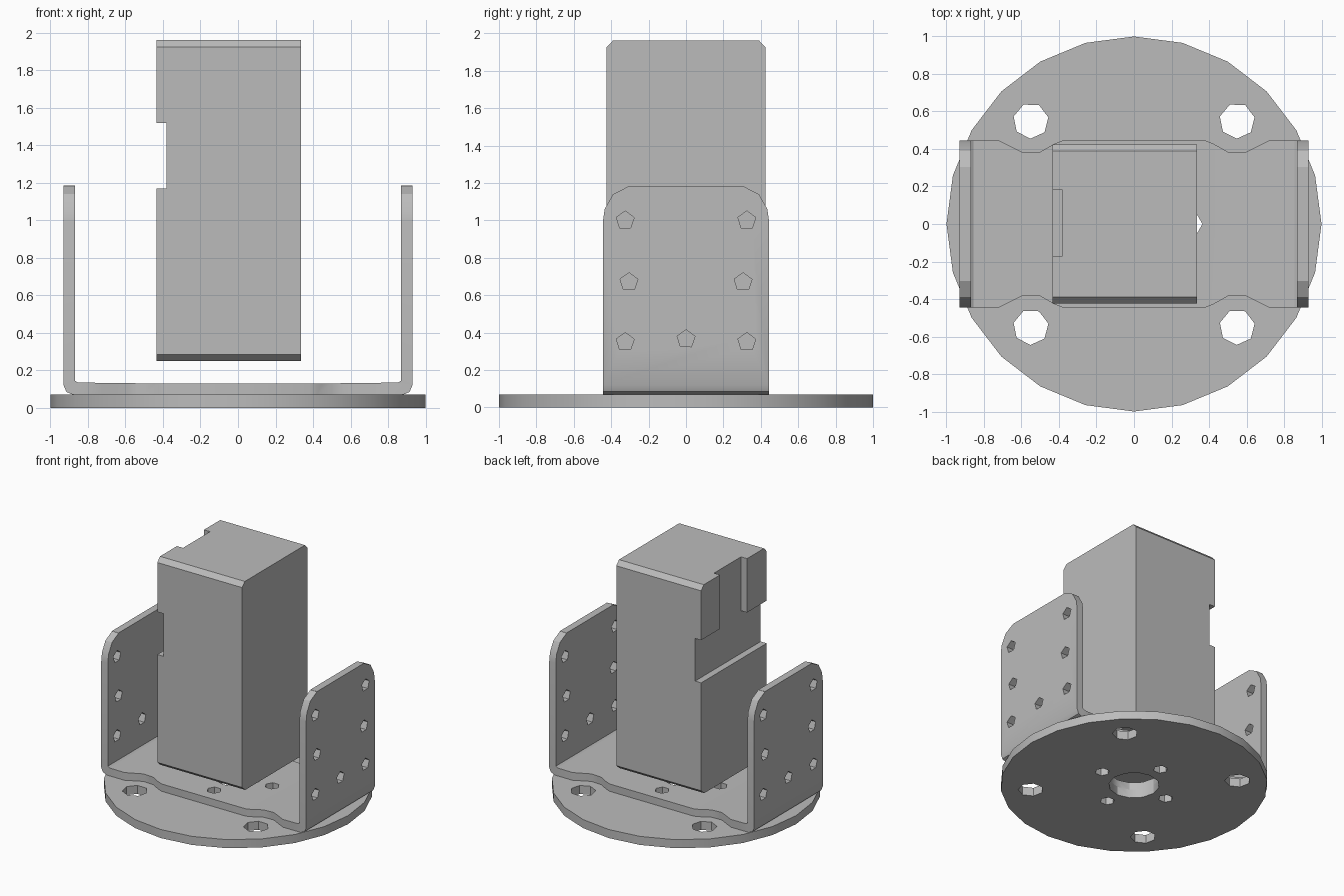
import bpy, bmesh
from math import cos, sin, pi, radians

cube = bpy.data.objects.get("Cube")
if cube:
    bpy.data.objects.remove(cube, do_unlink=True)

grey = bpy.data.materials.new("plain grey")
grey.use_nodes = True
colour = (0.5, 0.5, 0.5, 1)
grey.diffuse_color = colour
grey.node_tree.nodes["Principled BSDF"].inputs["Base Color"].default_value = colour


def place(axis, a, b, d):
    return {"x": (d, a, b), "y": (a, d, b), "z": (a, b, d)}[axis]


def add_prism(bm, outline, axis, low, high):
    """Extrude a flat outline along an axis."""
    ends = [[bm.verts.new(place(axis, a, b, d)) for a, b in outline] for d in (low, high)]
    bm.faces.new(ends[0])
    bm.faces.new(ends[1])
    n = len(outline)
    for i in range(n):
        j = (i + 1) % n
        bm.faces.new((ends[0][i], ends[0][j], ends[1][j], ends[1][i]))


def make(name, prisms):
    """One object from a list of (outline, axis, low, high)."""
    bm = bmesh.new()
    for p in prisms:
        add_prism(bm, *p)
    bmesh.ops.recalc_face_normals(bm, faces=bm.faces)
    mesh = bpy.data.meshes.new(name)
    bm.to_mesh(mesh)
    bm.free()
    mesh.materials.append(grey)
    ob = bpy.data.objects.new(name, mesh)
    bpy.context.collection.objects.link(ob)
    return ob


def circle(a, b, r, sides, turn=0.0):
    return [(a + r * cos(turn + 2 * pi * i / sides), b + r * sin(turn + 2 * pi * i / sides))
            for i in range(sides)]


def rect(a0, a1, b0, b1):
    return [(a0, b0), (a1, b0), (a1, b1), (a0, b1)]


def mirrored(half):
    """Close an outline that is symmetric about its first coordinate."""
    return half + [(-a, b) for a, b in reversed(half)]


def boolean(ob, prisms, operation="DIFFERENCE"):
    cutter = make(ob.name + "_cutter", prisms)
    cutter.hide_render = True
    mod = ob.modifiers.new("cut", "BOOLEAN")
    mod.operation = operation
    mod.solver = "EXACT"
    mod.object = cutter
    bpy.context.view_layer.objects.active = ob
    bpy.ops.object.modifier_apply(modifier=mod.name)
    bpy.data.objects.remove(cutter, do_unlink=True)


def finish(ob):
    bpy.ops.object.select_all(action="DESELECT")
    ob.select_set(True)
    bpy.context.view_layer.objects.active = ob
    bpy.ops.object.shade_smooth_by_angle(angle=radians(30))


signs = (-1, 1)

# Holes shared by the disc and the bracket floor
centre_holes = [(circle(0, 0, 0.19, 12), "z", -0.1, 0.2)]
centre_holes += [(circle(0.31 * cos(k * pi / 2), 0.31 * sin(k * pi / 2), 0.055, 6), "z", -0.1, 0.2)
                 for k in range(4)]

# Round base disc
disc = make("base_disc", [(circle(0, 0, 1, 24), "z", 0, 0.07)])
corner_holes = [(circle(0.55 * sx, 0.55 * sy, 0.095, 7, 0.2), "z", -0.1, 0.2)
                for sx in signs for sy in signs]
boolean(disc, centre_holes + corner_holes)
finish(disc)

# U-shaped bracket: folded strip with rounded wall tops
strip = mirrored([(0.88, 0.07), (0.915, 0.085), (0.93, 0.12), (0.93, 1.185),
                  (0.87, 1.185), (0.87, 0.145), (0.855, 0.135), (0.45, 0.13)])
bracket = make("u_bracket", [(strip, "y", -0.445, 0.445)])
wall = mirrored([(0.5, 0), (0.5, 0.5), (0.445, 0.99), (0.435, 1.06), (0.39, 1.14), (0.305, 1.183), (0.3, 1.3)])
boolean(bracket, [(wall, "x", -1.1, 1.1)], "INTERSECT")

# Shallow scoops beside the disc's corner holes
scoop = [(0.38, 0.445), (0.42, 0.43), (0.5, 0.385), (0.59, 0.38), (0.72, 0.445), (0.72, 0.6), (0.38, 0.6)]
scoops = [([(sx * a, sy * b) for a, b in scoop], "z", 0, 0.2) for sx in signs for sy in signs]

# Screw holes through both walls
spots = [(0, 0.365)] + [(s * a, h) for s in signs for a, h in ((0.325, 1.0), (0.305, 0.67), (0.325, 0.35))]
wall_holes = [(circle(y, z, 0.05, 5, 0.3), "x", -1.1, 1.1) for y, z in spots]
boolean(bracket, centre_holes + scoops + wall_holes)
finish(bracket)

# Tall body with chamfered long edges on top and bottom
section = mirrored([(0.385, 0.25), (0.425, 0.285), (0.425, 1.925), (0.39, 1.962)])
body = make("motor_body", [(section, "x", -0.435, 0.335)])

# T-shaped recess in the body's right side
recess = [(-0.6, 1.17), (0.6, 1.17), (0.6, 1.52), (0.18, 1.52), (0.18, 2.1),
          (-0.17, 2.1), (-0.17, 1.52), (-0.6, 1.52)]
boolean(body, [(recess, "x", -0.6, -0.38)])
finish(body)
